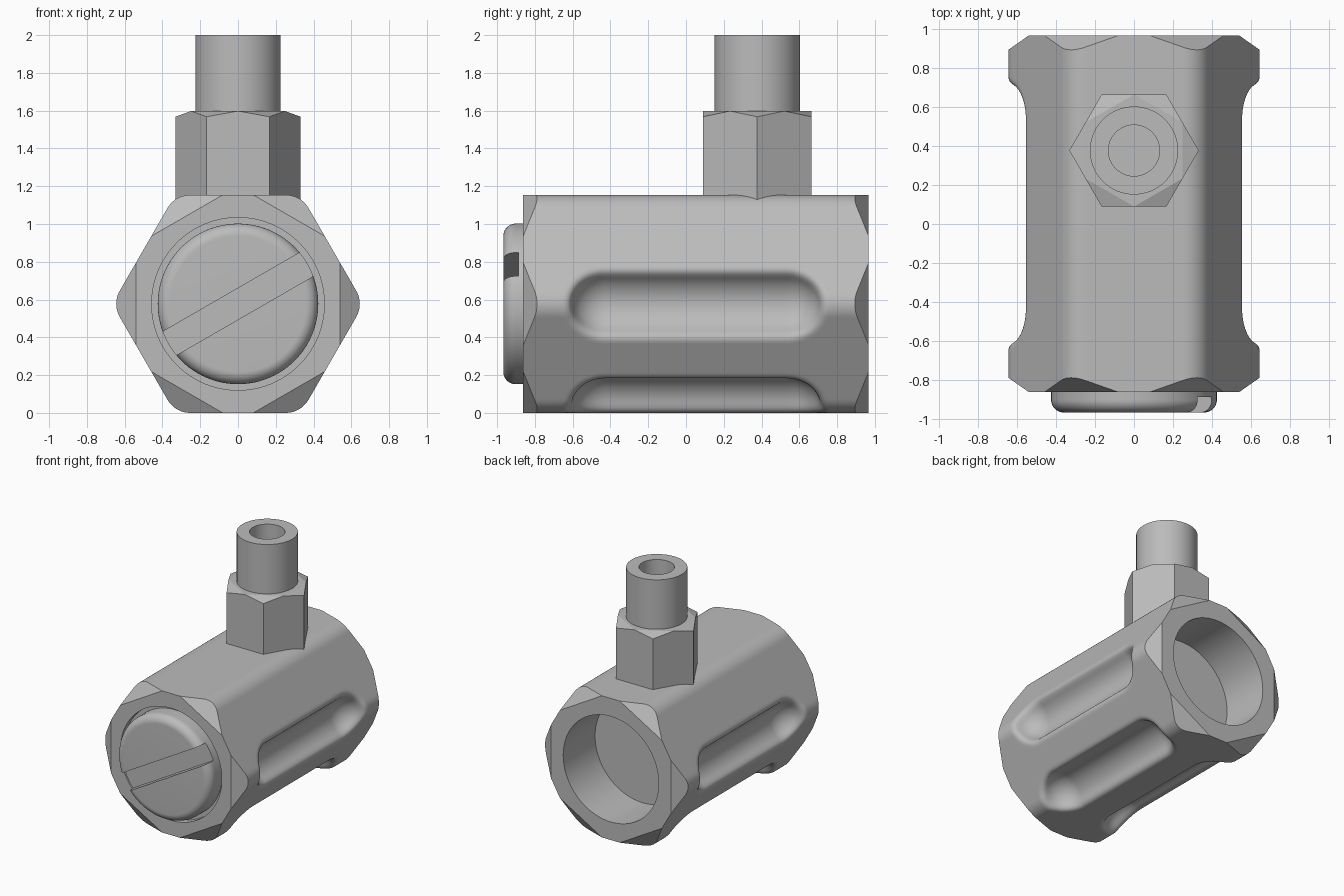
import bpy, bmesh, math
from math import cos, sin, pi, radians, hypot
from mathutils import Matrix

if "Cube" in bpy.data.objects:
    bpy.data.objects.remove(bpy.data.objects["Cube"], do_unlink=True)

# One plain metal colour
GREY = (0.5, 0.5, 0.5, 1)
metal = bpy.data.materials.new("grey metal")
metal.use_nodes = True
metal.diffuse_color = GREY
metal.node_tree.nodes["Principled BSDF"].inputs["Base Color"].default_value = GREY

FLAT = 0.577            # body centre height and half width across flats
FRONT, BACK = -0.862, 0.967
NUT_Y = 0.377
COS30 = cos(pi / 6)
ALONG_Y = Matrix.Translation((0, 0, FLAT)) @ Matrix.Rotation(-pi / 2, 4, 'X')
UPRIGHT = Matrix.Translation((0, NUT_Y, 0))


def finish(name, bm):
    bmesh.ops.recalc_face_normals(bm, faces=bm.faces)
    mesh = bpy.data.meshes.new(name)
    bm.to_mesh(mesh)
    bm.free()
    mesh.materials.append(metal)
    obj = bpy.data.objects.new(name, mesh)
    bpy.context.collection.objects.link(obj)
    return obj


def skin(name, rings, matrix):
    """Join equal rings of points into a closed solid."""
    bm = bmesh.new()
    loops = [[bm.verts.new(matrix @ Matrix.Translation(p).translation) for p in ring]
             for ring in rings]
    n = len(loops[0])
    for a, b in zip(loops, loops[1:]):
        for i in range(n):
            j = (i + 1) % n
            bm.faces.new((a[i], a[j], b[j], b[i]))
    bm.faces.new(loops[0])
    bm.faces.new(loops[-1])
    return finish(name, bm)


def lathe(name, profile, sides, matrix, turn=0.0):
    """Profile is a list of (position along axis, radius)."""
    angles = [2 * pi * i / sides + turn for i in range(sides)]
    rings = [[(r * cos(a), r * sin(a), h) for a in angles] for h, r in profile]
    return skin(name, rings, matrix)


def activate(obj):
    bpy.ops.object.select_all(action='DESELECT')
    obj.select_set(True)
    bpy.context.view_layer.objects.active = obj


def cut(obj, cutter, operation='DIFFERENCE'):
    activate(obj)
    mod = obj.modifiers.new("cut", 'BOOLEAN')
    mod.operation = operation
    mod.object = cutter
    bpy.ops.object.modifier_apply(modifier=mod.name)
    bpy.data.objects.remove(cutter, do_unlink=True)


def smooth(obj, degrees):
    activate(obj)
    bpy.ops.object.shade_smooth_by_angle(angle=radians(degrees))


# Body: rounded hexagon with a soft scooped groove on four of its corners
ROUND = 0.14
GROOVE_R, GROOVE_X, GROOVE_HALF, BLEND = 0.18, 0.64, 0.48, 0.05
MID = (FRONT + BACK) / 2


def hexagon(r, a):
    dx = r * cos(a) - (FLAT - ROUND) / COS30
    dy = r * sin(a)
    if COS30 * dy < 0.5 * dx:
        return hypot(dx, dy) - ROUND
    return COS30 * dx + 0.5 * dy - ROUND


def solid(r, a, y, grooved):
    shell = hexagon(r, a)
    if not grooved:
        return shell
    past = max(abs(y - MID) - GROOVE_HALF, 0)
    groove = GROOVE_R - math.sqrt((r * cos(a) - GROOVE_X) ** 2 + (r * sin(a)) ** 2 + past ** 2)
    h = max(BLEND - abs(shell - groove), 0)
    return max(shell, groove) + h * h / (4 * BLEND)


def surface(a, y, grooved):
    low, high = 0.3, 0.72
    for _ in range(22):
        r = (low + high) / 2
        if solid(r, a, y, grooved) < 0:
            low = r
        else:
            high = r
    return low


HALF = 30               # steps from a corner to the middle of a flat
STEPS = 36
half_rows = [GROOVE_HALF - 0.02 + 0.28 * i / STEPS for i in range(STEPS + 1)] + [0.96]
rows = [MID - t for t in reversed(half_rows)] + [MID + t for t in half_rows]
GROOVED_CORNERS = (0, 3, 4, 5)
rings = []
for y in rows:
    table = {g: [surface(pi / 6 * k / HALF, y, g) for k in range(HALF + 1)]
             for g in (False, True)}
    ring = []
    for corner in range(6):
        for k in range(-HALF, HALF):
            r = table[corner in GROOVED_CORNERS][abs(k)]
            a = corner * pi / 3 + pi / 6 * k / HALF
            ring.append((r * cos(a), y, r * sin(a)))
    rings.append(ring)
body = skin("body", rings, Matrix.Translation((0, 0, FLAT)))

# Flat chamfers across every corner at both ends
END, WIDE = 0.54 / COS30, 0.825 / COS30
chamfer = lathe("body_chamfer", [(FRONT, END), (FRONT + 0.2, WIDE),
                                 (BACK - 0.2, WIDE), (BACK, END)], 6, ALONG_Y, pi / 6)
cut(body, chamfer, 'INTERSECT')

# Rear bore and front recess
cut(body, lathe("rear_bore", [(BACK - 0.41, 0.43), (BACK + 0.1, 0.43)], 96, ALONG_Y))
cut(body, lathe("front_recess", [(FRONT - 0.1, 0.457), (FRONT + 0.05, 0.457)], 96, ALONG_Y))
smooth(body, 32)

# Round front plug with a slanted screwdriver slot
EDGE = 0.065
profile = [(FRONT + 0.08, 0.425)]
for i in range(13):
    t = pi / 2 * i / 12
    profile.append((-0.902 - EDGE * sin(t), 0.36 + EDGE * cos(t)))
plug = lathe("front_plug", profile, 96, ALONG_Y)
bm = bmesh.new()
bmesh.ops.create_cube(bm, size=1, matrix=Matrix.Translation((0, -0.987, FLAT))
                      @ Matrix.Rotation(-pi / 6, 4, 'Y')
                      @ Matrix.Diagonal((1.2, 0.2, 0.144, 1)))
cut(plug, finish("slot_cutter", bm))
smooth(plug, 30)

# Hexagonal nut with chamfered top corners
TOP = 1.598
nut = lathe("nut", [(1.03, 0.332), (1.8, 0.332)], 6, UPRIGHT)
crown = lathe("nut_chamfer", [(0.9, 0.5), (TOP - 0.08, 0.468 / COS30),
                              (TOP, 0.249 / COS30)], 6, UPRIGHT, pi / 6)
cut(nut, crown, 'INTERSECT')
cut(nut, lathe("nut_bore", [(1.1, 0.2), (2.1, 0.2)], 48, UPRIGHT))
smooth(nut, 12)

# Hollow pipe rising from the nut
pipe = lathe("pipe", [(1.08, 0.226), (2, 0.226), (2, 0.131), (1.15, 0.131)], 96, UPRIGHT)
smooth(pipe, 30)
